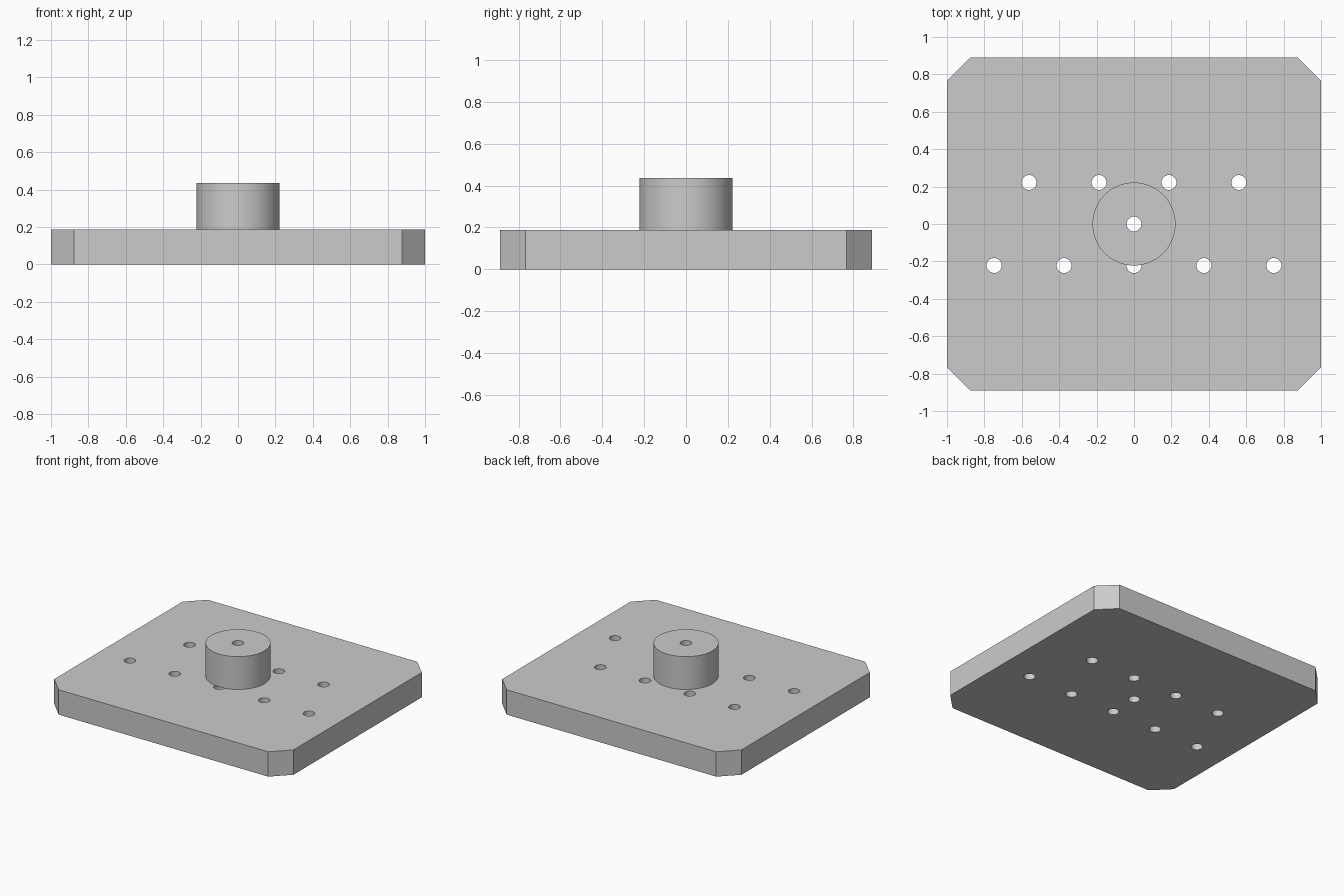
import bpy, bmesh, math
from mathutils import Matrix

cube = bpy.data.objects.get("Cube")
if cube:
    bpy.data.objects.remove(cube, do_unlink=True)

HALF_X, HALF_Y, CHAMFER = 1.0, 0.89, 0.124
PLATE_TOP, BOSS_TOP = 0.188, 0.436
BOSS_RADIUS, HOLE_RADIUS, ROW_Y = 0.222, 0.04, 0.222

grey = bpy.data.materials.new("plain_grey")
grey.use_nodes = True
colour = (0.6, 0.6, 0.6, 1)
grey.diffuse_color = colour
grey.node_tree.nodes["Principled BSDF"].inputs["Base Color"].default_value = colour


def make_object(name, bm):
    bmesh.ops.recalc_face_normals(bm, faces=bm.faces)
    mesh = bpy.data.meshes.new(name)
    bm.to_mesh(mesh)
    bm.free()
    mesh.materials.append(grey)
    obj = bpy.data.objects.new(name, mesh)
    bpy.context.collection.objects.link(obj)
    return obj


def cylinders(name, centres, radius, bottom, top, sides):
    bm = bmesh.new()
    for x, y in centres:
        bmesh.ops.create_cone(
            bm, cap_ends=True, segments=sides, radius1=radius, radius2=radius,
            depth=top - bottom, matrix=Matrix.Translation((x, y, (bottom + top) / 2)))
    return make_object(name, bm)


def drill(obj, centres):
    # Cut vertical through holes, then drop the cutter
    cutter = cylinders("hole_cutter", centres, HOLE_RADIUS, -0.2, 0.7, 32)
    cutter.hide_render = True
    mod = obj.modifiers.new("holes", "BOOLEAN")
    mod.operation, mod.solver, mod.object = "DIFFERENCE", "EXACT", cutter
    bpy.ops.object.select_all(action="DESELECT")
    bpy.context.view_layer.objects.active = obj
    obj.select_set(True)
    bpy.ops.object.modifier_apply(modifier=mod.name)
    bpy.data.objects.remove(cutter, do_unlink=True)
    bpy.ops.object.shade_smooth_by_angle(angle=math.radians(30))


# Base plate with chamfered corners
bm = bmesh.new()
outline = []
for sx, sy in ((1, 1), (-1, 1), (-1, -1), (1, -1)):
    pair = [(sx * HALF_X, sy * (HALF_Y - CHAMFER)), (sx * (HALF_X - CHAMFER), sy * HALF_Y)]
    outline += pair if sx == sy else pair[::-1]
face = bm.faces.new([bm.verts.new((x, y, 0)) for x, y in outline])
raised = bmesh.ops.extrude_face_region(bm, geom=[face], use_keep_orig=True)
bmesh.ops.translate(bm, vec=(0, 0, PLATE_TOP),
                    verts=[v for v in raised["geom"] if isinstance(v, bmesh.types.BMVert)])
plate = make_object("base_plate", bm)

# Two staggered rows of holes, plus the central bore
SPACING = 0.374
front_row = [(i * SPACING, -ROW_Y) for i in range(-2, 3)]
back_row = [((i + 0.5) * SPACING, ROW_Y) for i in range(-2, 2)]
drill(plate, front_row + back_row + [(0, 0)])

# Round central boss with its bore
boss = cylinders("central_boss", [(0, 0)], BOSS_RADIUS, PLATE_TOP, BOSS_TOP, 64)
drill(boss, [(0, 0)])
